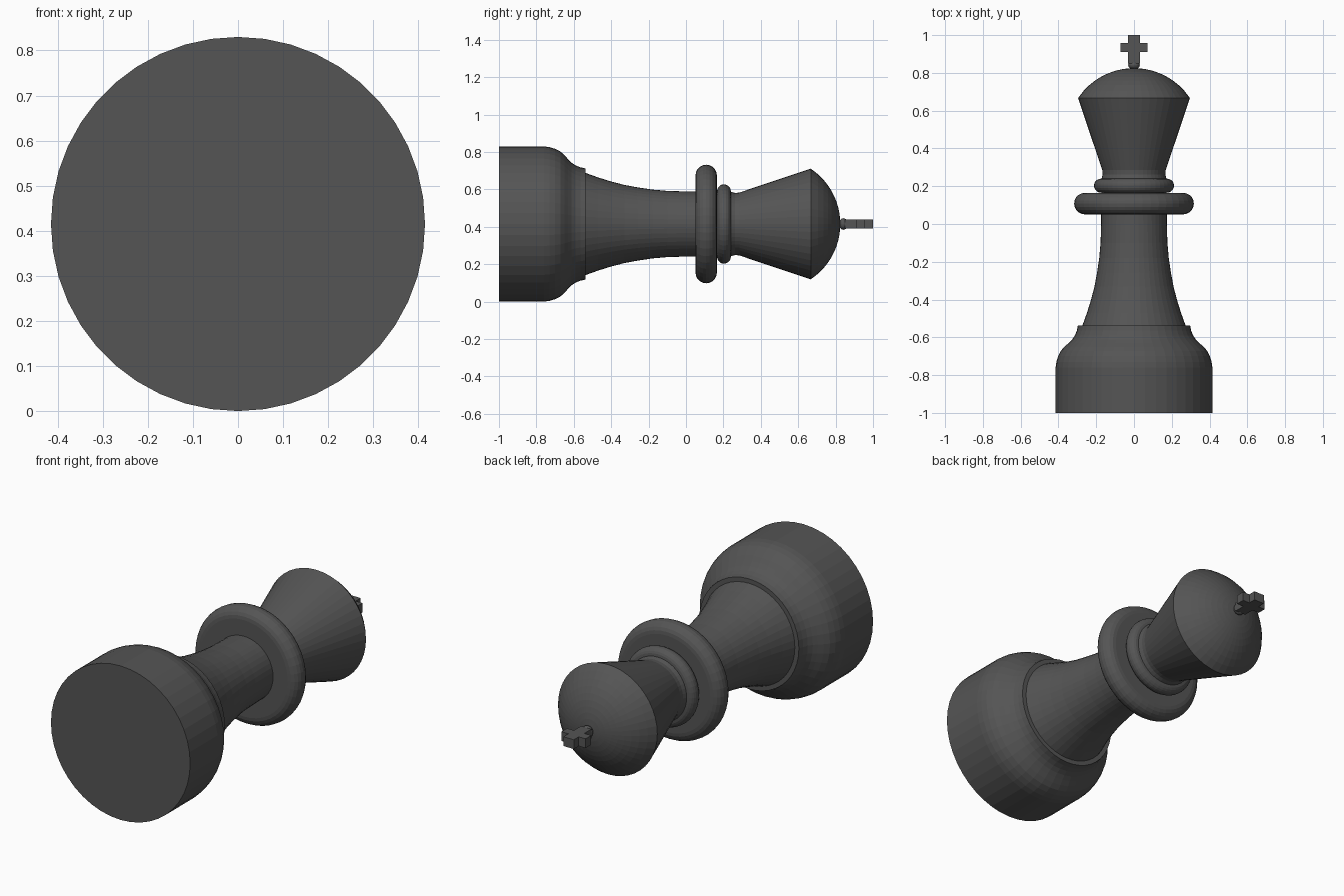
import bpy, bmesh
from math import sin, cos, pi, sqrt

if "Cube" in bpy.data.objects:
    bpy.data.objects.remove(bpy.data.objects["Cube"])

AXIS_Z = 0.415
SIDES = 44

# Dark stain shared by all parts
dark = bpy.data.materials.new("dark_stain")
dark.diffuse_color = (0.09, 0.09, 0.09, 1)
dark.use_nodes = True
dark.node_tree.nodes["Principled BSDF"].inputs["Base Color"].default_value = dark.diffuse_color


def finish(name, bm):
    bmesh.ops.recalc_face_normals(bm, faces=bm.faces[:])
    mesh = bpy.data.meshes.new(name)
    bm.to_mesh(mesh)
    bm.free()
    mesh.materials.append(dark)
    obj = bpy.data.objects.new(name, mesh)
    bpy.context.collection.objects.link(obj)
    return obj


def lathe(name, profile, sides=SIDES):
    """Revolve (y, radius) points around the lying axis and close both ends."""
    bm = bmesh.new()
    rings = []
    for y, r in profile:
        if r < 1e-4:
            rings.append([bm.verts.new((0, y, AXIS_Z))])
        else:
            rings.append([bm.verts.new((r * sin(2 * pi * i / sides), y,
                                        AXIS_Z + r * cos(2 * pi * i / sides)))
                          for i in range(sides)])
    for a, b in zip(rings, rings[1:]):
        for i in range(sides):
            j = (i + 1) % sides
            if len(a) == 1:
                bm.faces.new((a[0], b[i], b[j]))
            elif len(b) == 1:
                bm.faces.new((a[i], a[j], b[0]))
            else:
                bm.faces.new((a[i], a[j], b[j], b[i]))
    for ring in (rings[0], rings[-1]):
        if len(ring) > 1:
            bm.faces.new(ring)
    return finish(name, bm)


def rounded_disc(name, y, radius, half, sides=SIDES, steps=10):
    """Flat-sided disc with a half-round rim."""
    lathe(name, [(y - half * cos(pi * k / steps),
                  radius - half + half * sin(pi * k / steps))
                 for k in range(steps + 1)], sides)


# Heavy base with an S-curved shoulder
lathe("base", [(-1, 0.415), (-0.76, 0.415), (-0.73, 0.411), (-0.70, 0.402),
               (-0.672, 0.388), (-0.65, 0.368), (-0.63, 0.346), (-0.612, 0.328),
               (-0.59, 0.313), (-0.565, 0.303), (-0.537, 0.297)])

# Flared column
lathe("column", [(-0.56, 0.281), (-0.537, 0.273), (-0.47, 0.249), (-0.4, 0.227),
                 (-0.33, 0.209), (-0.26, 0.196), (-0.18, 0.184), (-0.1, 0.177),
                 (0.0, 0.174), (0.10, 0.173)])

# Collars
rounded_disc("large_collar", 0.108, 0.317, 0.057)
rounded_disc("small_collar", 0.203, 0.212, 0.037)

# Neck, flaring head and domed cap
cap_r, cap_h = 0.296, 0.158
ball = (cap_r ** 2 + cap_h ** 2) / (2 * cap_h)
dome = []
for k in range(1, 11):
    r = cap_r * (1 - k / 10)
    dome.append((0.667 + cap_h - ball + sqrt(ball ** 2 - r ** 2), r))
lathe("head", [(0.10, 0.173), (0.24, 0.172), (0.262, 0.166), (0.285, 0.168),
               (0.667, cap_r)] + dome)

# Bead under the finial
rounded_disc("finial_bead", 0.841, 0.031, 0.019, 24, 8)

# Cross finial, extruded from a plus-shaped outline
w, arm, t = 0.031, 0.072, 0.025
half = [(w, 0.85), (w, 0.91), (arm, 0.91), (arm, 0.958), (w, 0.958), (w, 1.0)]
outline = half + [(-x, y) for x, y in reversed(half)]
bm = bmesh.new()
face = bm.faces.new([bm.verts.new((x, y, AXIS_Z - t)) for x, y in outline])
new = bmesh.ops.extrude_face_region(bm, geom=[face])["geom"]
bmesh.ops.translate(bm, vec=(0, 0, 2 * t),
                    verts=[v for v in new if isinstance(v, bmesh.types.BMVert)])
bm.faces.ensure_lookup_table()
finish("finial_cross", bm)
